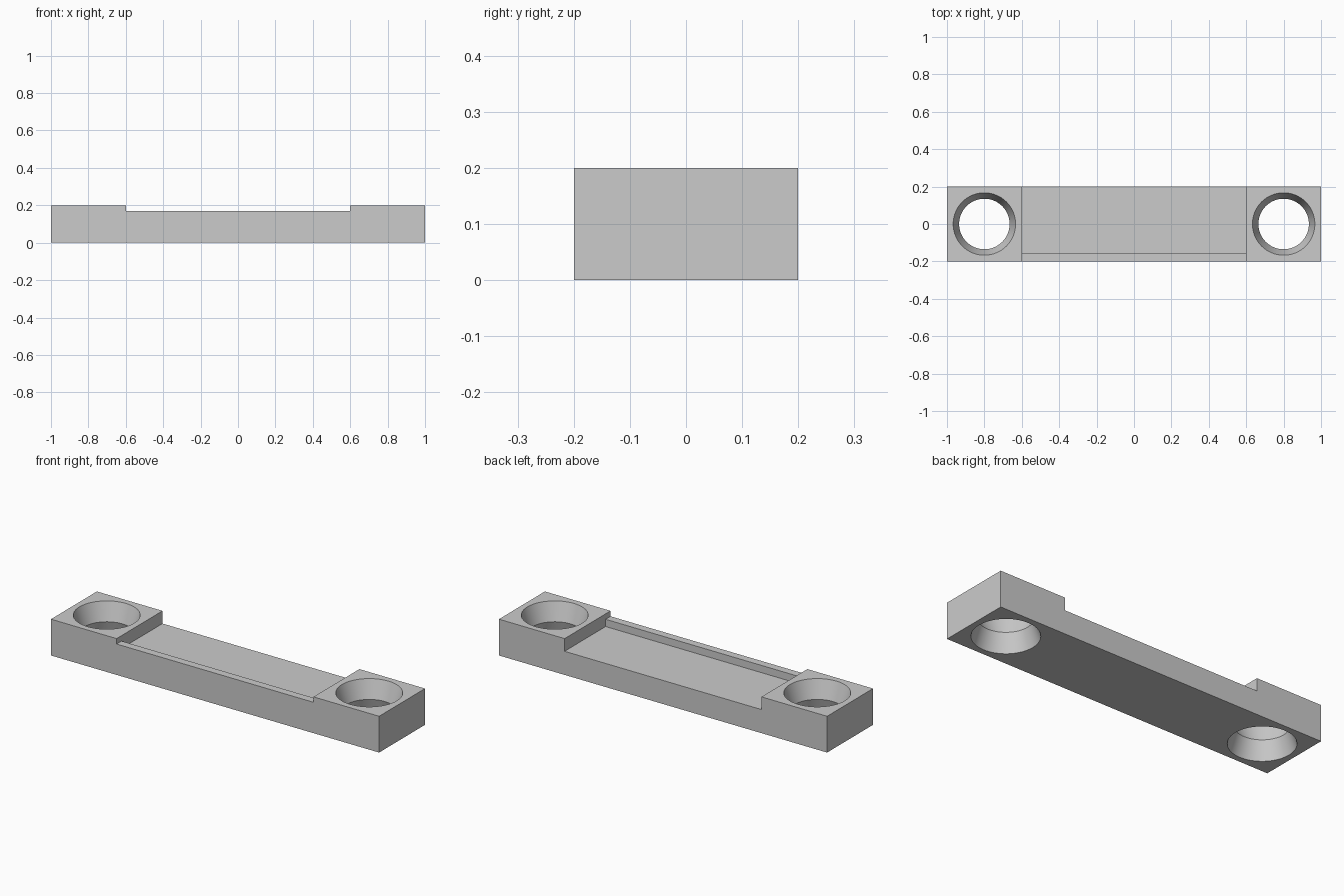
import bpy, bmesh, math
from mathutils import Vector

cube = bpy.data.objects.get("Cube")
if cube:
    bpy.data.objects.remove(cube, do_unlink=True)

grey = bpy.data.materials.new("plain_grey")
grey.use_nodes = True
colour = (0.6, 0.6, 0.6, 1)
grey.diffuse_color = colour
grey.node_tree.nodes["Principled BSDF"].inputs["Base Color"].default_value = colour


def finish(name, bm):
    bmesh.ops.recalc_face_normals(bm, faces=bm.faces)
    mesh = bpy.data.meshes.new(name)
    bm.to_mesh(mesh)
    bm.free()
    obj = bpy.data.objects.new(name, mesh)
    bpy.context.collection.objects.link(obj)
    mesh.materials.append(grey)
    return obj


def box(name, low, high):
    bm = bmesh.new()
    bmesh.ops.create_cube(bm, size=1)
    low, high = Vector(low), Vector(high)
    bmesh.ops.scale(bm, vec=high - low, verts=bm.verts)
    bmesh.ops.translate(bm, vec=(low + high) / 2, verts=bm.verts)
    return finish(name, bm)


def hourglass(name, x, rim, throat, height, sides=64):
    # two cones meeting at the throat, run slightly past the bar
    over = 0.02
    wide = throat + (rim - throat) * (height / 2 + over) / (height / 2)
    bm = bmesh.new()
    rings = []
    for r, z in ((wide, -over), (throat, height / 2), (wide, height + over)):
        rings.append([bm.verts.new((x + r * math.cos(a), r * math.sin(a), z))
                      for a in (math.tau * i / sides for i in range(sides))])
    for lower, upper in zip(rings, rings[1:]):
        for i in range(sides):
            j = (i + 1) % sides
            bm.faces.new((lower[i], lower[j], upper[j], upper[i]))
    bm.faces.new(rings[0])
    bm.faces.new(rings[-1])
    return finish(name, bm)


# solid bar
bar = box("mounting_bar", (-1, -0.2, 0), (1, 0.2, 0.2))

# shallow recess, deeper open-backed pocket and the two flared holes
cutters = [
    box("recess_cutter", (-0.6, -0.3, 0.17), (0.6, 0.3, 0.3)),
    box("pocket_cutter", (-0.6, -0.157, 0.13), (0.6, 0.3, 0.32)),
]
cutters += [hourglass("hole_cutter", x, 0.167, 0.135, 0.2) for x in (-0.8, 0.8)]

bpy.ops.object.select_all(action="DESELECT")
bpy.context.view_layer.objects.active = bar
bar.select_set(True)
for cutter in cutters:
    mod = bar.modifiers.new("cut", "BOOLEAN")
    mod.operation = "DIFFERENCE"
    mod.solver = "EXACT"
    mod.object = cutter
    bpy.ops.object.modifier_apply(modifier=mod.name)
    bpy.data.objects.remove(cutter, do_unlink=True)

# round walls smooth, all other edges crisp
bpy.ops.object.shade_smooth_by_angle(angle=math.radians(25))
